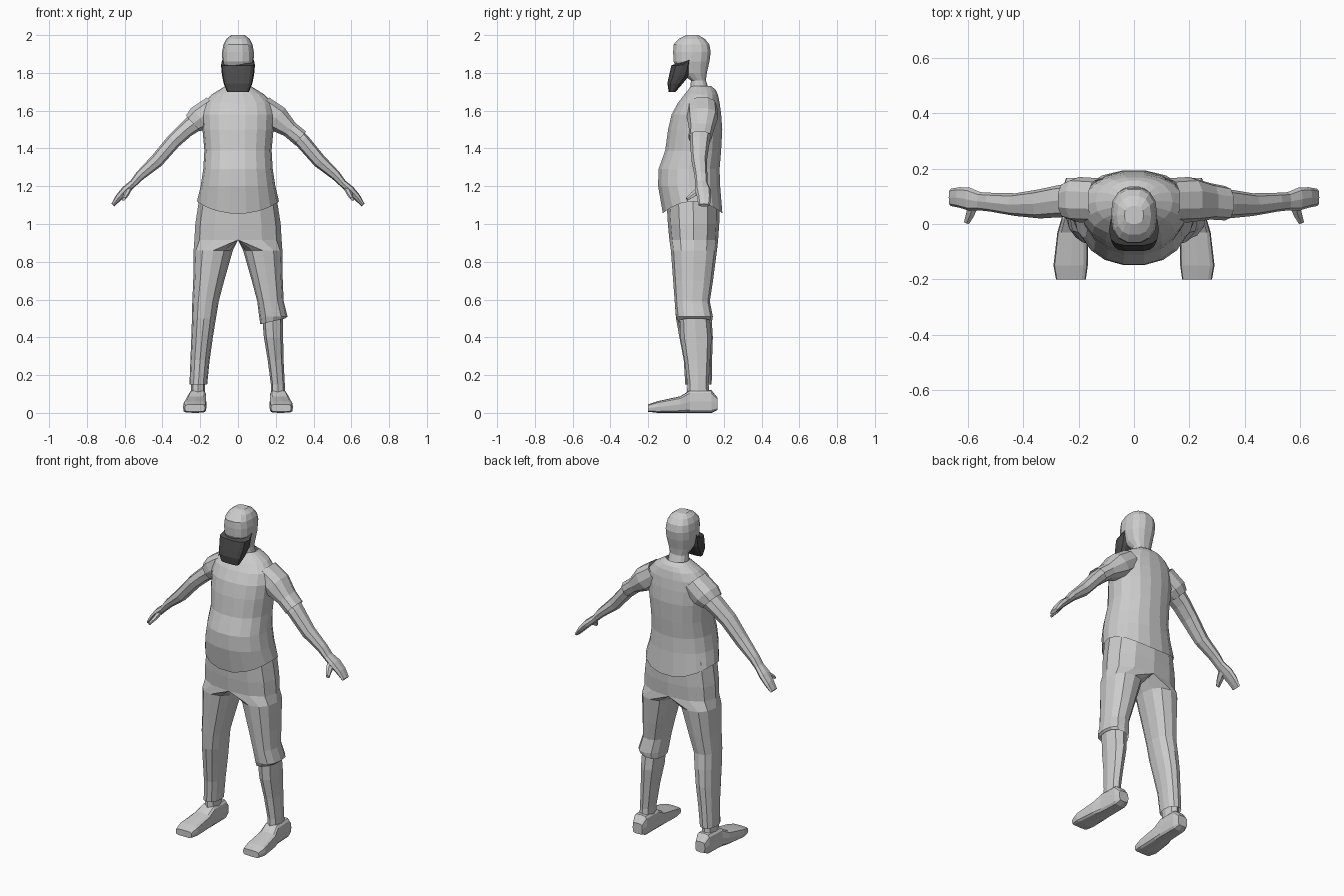
import bpy, bmesh, math
from mathutils import Vector

X, Y, Z = Vector((1, 0, 0)), Vector((0, 1, 0)), Vector((0, 0, 1))


def ring(c, u, v, n=12, p=2.3):
    """Superellipse section around c with half axes u and v."""
    pts = []
    for i in range(n):
        a = 2 * math.pi * i / n
        co, si = math.cos(a), math.sin(a)
        f = lambda t: 0 if abs(t) < 1e-6 else math.copysign(abs(t) ** (2 / p), t)
        pts.append(Vector(c) + u * f(co) + v * f(si))
    return pts


def flat(z, x0, x1, y0, y1, n=12, p=2.3):
    """Horizontal section from its x and y limits."""
    return ring(((x0 + x1) / 2, (y0 + y1) / 2, z), X * (x1 - x0) / 2, Y * (y1 - y0) / 2, n, p)


def loft(name, groups, caps=(False, False), mat=None):
    """Skin each group of rings; all groups land in one object."""
    bm = bmesh.new()
    for rings in groups:
        vs = [[bm.verts.new(q) for q in r] for r in rings]
        n = len(vs[0])
        for a, b in zip(vs, vs[1:]):
            for i in range(n):
                j = (i + 1) % n
                if max(abs(w.co.x) for w in (a[i], a[j], b[i], b[j])) > 1e-4:
                    bm.faces.new((a[i], a[j], b[j], b[i]))
        for use, r in zip(caps, (vs[0], vs[-1])):
            if use:
                bm.faces.new(r)
    bmesh.ops.remove_doubles(bm, verts=bm.verts, dist=0.0005)
    loose = [v for v in bm.verts if not v.link_faces]
    bmesh.ops.delete(bm, geom=loose, context='VERTS')
    bmesh.ops.recalc_face_normals(bm, faces=bm.faces)
    me = bpy.data.meshes.new(name)
    bm.to_mesh(me)
    bm.free()
    ob = bpy.data.objects.new(name, me)
    bpy.context.collection.objects.link(ob)
    if mat:
        me.materials.append(mat)
    return ob


def side(rings, s):
    return [[Vector((q.x * s, q.y, q.z)) for q in r] for r in rings]


# Shirt body: z, half width, front y, back y
body = [flat(z, -w, w, a, b, 18, 2.2) for z, w, a, b in [
    (1.12, .217, -.125, .195), (1.20, .198, -.15, .183), (1.29, .184, -.148, .180),
    (1.39, .178, -.112, .188), (1.50, .188, -.097, .194), (1.58, .192, -.078, .188),
    (1.64, .182, -.045, .180), (1.685, .140, -.01, .170), (1.71, .10, .01, .158),
    (1.73, .068, .025, .135)]]
for q in body[0]:
    q.z -= .065 * min(1, abs(q.y - .035) / .16) ** 2
loft("shirt_body", [body])

# Sleeves and arms: x, y, z, half depth, half thickness
ARM_UP = Vector((.67, 0, .74))


def limb(data, n=8):
    return [ring((x, y, z), Y * h, ARM_UP * t, n, 2.4) for x, y, z, h, t in data]


sleeve = [(.12, .085, 1.62, .08, .07), (.20, .088, 1.56, .082, .075)]
long_end = [(.275, .082, 1.50, .066, .047), (.33, .075, 1.455, .062, .048)]
short_end = [(.238, .086, 1.532, .068, .058)]
loft("sleeve_long", [limb(sleeve + long_end, 10)])
loft("sleeve_short", [side(limb(sleeve + short_end, 10), -1)])
arm = limb([(.21, .088, 1.55, .062, .052), (.275, .082, 1.50, .058, .043),
            (.34, .073, 1.44, .053, .040), (.43, .07, 1.335, .041, .037),
            (.52, .079, 1.255, .034, .026), (.555, .082, 1.215, .033, .020),
            (.595, .090, 1.18, .042, .022), (.632, .096, 1.14, .037, .019),
            (.663, .096, 1.10, .031, .010)])
thumb = [ring(c, Vector((.6, .3, -.5)).normalized() * a, ARM_UP * b, 6, 2)
         for c, a, b in [((.58, .075, 1.185), .025, .016),
                         ((.592, .035, 1.155), .019, .013), ((.605, .004, 1.132), .012, .009)]]
loft("arms", [side(arm, s) for s in (1, -1)], (False, True))
loft("thumbs", [side(thumb, s) for s in (1, -1)], (False, True))

# Trousers: hip sections are clipped at the centre, then become legs
hips = [flat(z, -w, w, a, b) for z, w, a, b in [
    (1.15, .203, -.105, .178), (1.0, .226, -.096, .176), (.915, .231, -.088, .170)]]
for r in hips:
    for q in r:
        q.x = 0 if q.x < 1e-4 else q.x
thigh = [flat(*d) for d in [(.86, .027, .235, -.08, .164), (.70, .073, .237, -.068, .143),
                            (.59, .102, .242, -.06, .126)]]
cuff = [flat(*d) for d in [(.51, .112, .262, -.053, .142), (.47, .118, .250, -.042, .138)]]
for q in cuff[1]:
    q.z += .03 * (q.x - .12) / .13
shin_cloth = [flat(*d) for d in [(.50, .117, .244, -.053, .136), (.40, .133, .247, -.035, .142),
                                 (.28, .15, .252, -.012, .138), (.15, .163, .257, -.004, .136)]]
loft("trousers", [hips + thigh + cuff, side(hips + thigh + shin_cloth, -1)])

# Bare shins
shin = [flat(*d, 8) for d in [(.54, .125, .238, -.035, .122), (.40, .137, .239, -.03, .136),
                              (.28, .157, .241, -.008, .128), (.15, .174, .248, .008, .120),
                              (.09, .174, .25, .004, .126)]]
loft("shins", [side(shin, s) for s in (1, -1)])

# Feet: y, centre x, half width, bottom z, top z
foot = [ring((cx, y, (a + b) / 2), X * w, Z * (b - a) / 2, 12, 4.5) for y, cx, w, a, b in [
    (.167, .213, .032, .015, .08), (.135, .213, .043, 0, .12), (.02, .215, .047, 0, .12),
    (-.03, .222, .055, 0, .088), (-.15, .229, .062, 0, .062), (-.20, .228, .054, .006, .045)]]
loft("feet", [side(foot, s) for s in (1, -1)], (True, True))

# Head and neck
head = [flat(z, -w, w, a, b, 14, 2.5) for z, w, a, b in [
    (1.69, .062, .02, .13), (1.76, .054, .025, .106), (1.80, .07, -.035, .112),
    (1.86, .083, -.068, .126), (1.91, .084, -.07, .133), (1.95, .077, -.068, .126),
    (1.98, .062, -.04, .102), (2.0, .035, 0, .065)]]
loft("head", [head], (False, True))

# Beard, rising toward the ears
dark = bpy.data.materials.new("dark_hair")
dark.diffuse_color = (.07, .07, .07, 1)
beard = [flat(z, -w, w, a, b, 14, 3.2) for z, w, a, b in [
    (1.70, .058, -.092, -.055), (1.745, .076, -.099, -.015), (1.79, .085, -.09, .02),
    (1.84, .09, -.078, .04)]]
for q in beard[-1]:
    q.z += .045 * max(0, (q.y + .02) / .06)
loft("beard", [beard], (True, True), dark)
